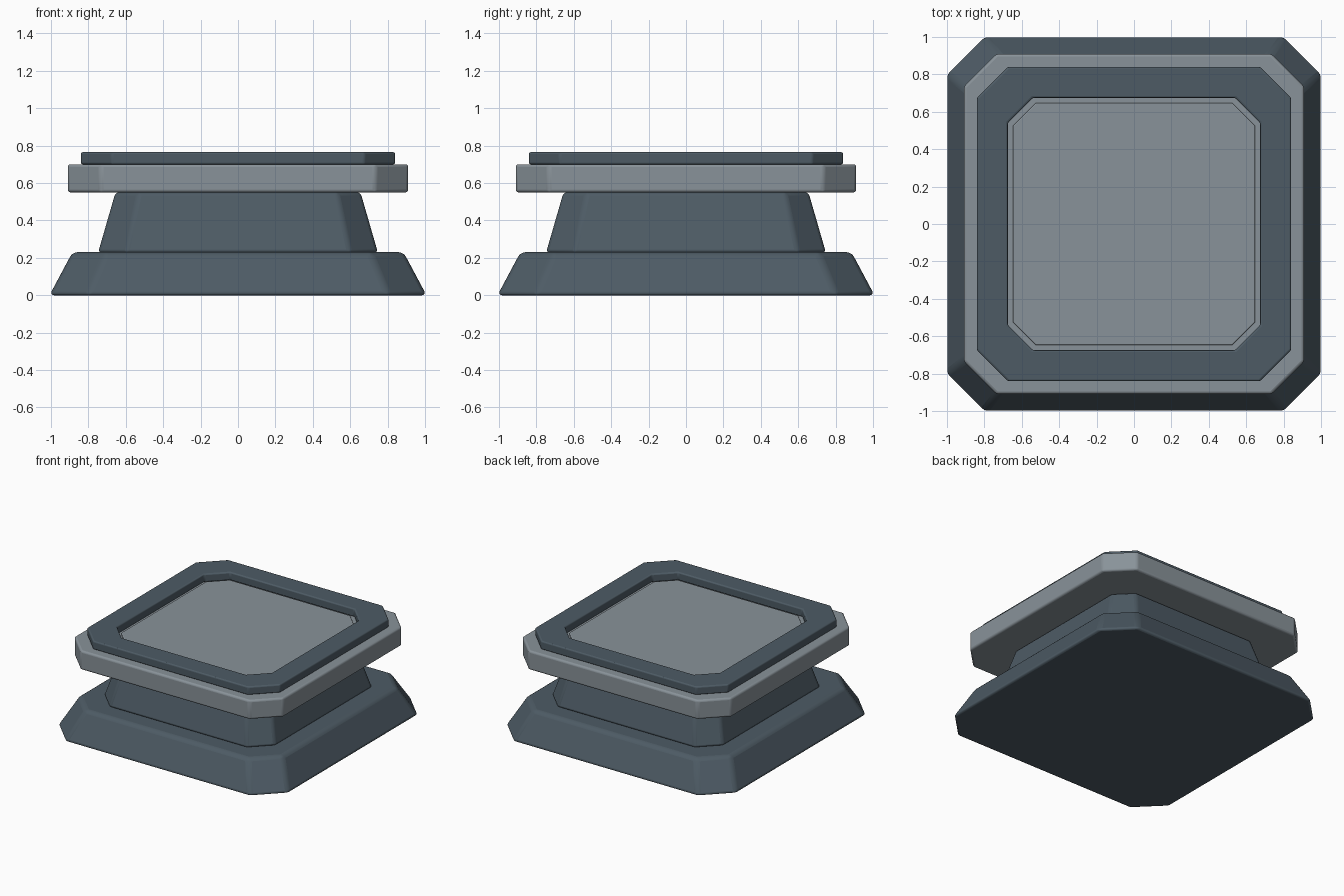
import bpy, bmesh, math

if "Cube" in bpy.data.objects:
    bpy.data.objects.remove(bpy.data.objects["Cube"])


def material(name, color):
    m = bpy.data.materials.new(name)
    m.diffuse_color = (*color, 1)
    m.use_nodes = True
    m.node_tree.nodes["Principled BSDF"].inputs["Base Color"].default_value = m.diffuse_color
    return m


dark = material("dark_slate", (0.075, 0.105, 0.13))
light = material("light_slate", (0.25, 0.29, 0.32))


def octagon(bm, half, corner, z):
    """Ring of a square with cut corners; corner = where the straight side ends."""
    pts = []
    for k in range(4):
        c, s = round(math.cos(k * math.pi / 2)), round(math.sin(k * math.pi / 2))
        for x, y in ((half, -corner), (half, corner)):
            pts.append(bm.verts.new((x * c - y * s, x * s + y * c, z)))
    return pts


def loft(name, sections, mat, bevel, closed=False):
    """Skin octagon sections (half, corner, z); closed=True makes a hollow frame."""
    bm = bmesh.new()
    rings = [octagon(bm, *s) for s in sections]
    pairs = list(zip(rings, rings[1:]))
    if closed:
        pairs.append((rings[-1], rings[0]))
    else:
        bm.faces.new(rings[0][::-1])
        bm.faces.new(rings[-1])
    for a, b in pairs:
        for i in range(8):
            j = (i + 1) % 8
            bm.faces.new((a[i], a[j], b[j], b[i]))
    bmesh.ops.recalc_face_normals(bm, faces=bm.faces)
    me = bpy.data.meshes.new(name)
    bm.to_mesh(me)
    bm.free()
    me.materials.append(mat)
    ob = bpy.data.objects.new(name, me)
    bpy.context.collection.objects.link(ob)
    mod = ob.modifiers.new("bevel", "BEVEL")
    mod.width = bevel
    mod.segments = 3
    mod.limit_method = 'ANGLE'
    mod.angle_limit = math.radians(30)
    bpy.ops.object.select_all(action='DESELECT')
    ob.select_set(True)
    bpy.context.view_layer.objects.active = ob
    bpy.ops.object.shade_smooth_by_angle(angle=math.radians(30))
    return ob


# Sloped foot and tapered neck
loft("base", [(1.008, 0.806, 0), (0.885, 0.708, 0.23)], dark, 0.025)
loft("neck", [(0.748, 0.60, 0.228), (0.655, 0.53, 0.55)], dark, 0.018)

# Overhanging slab
loft("slab", [(0.91, 0.735, 0.55), (0.91, 0.735, 0.70)], light, 0.015)

# Raised rim on the slab, with a thin panel inside it
loft("rim", [(0.84, 0.675, 0.70), (0.84, 0.675, 0.765),
             (0.675, 0.54, 0.765), (0.675, 0.54, 0.70)], dark, 0.01, closed=True)
loft("panel", [(0.648, 0.525, 0.69), (0.648, 0.525, 0.72)], light, 0.006)
